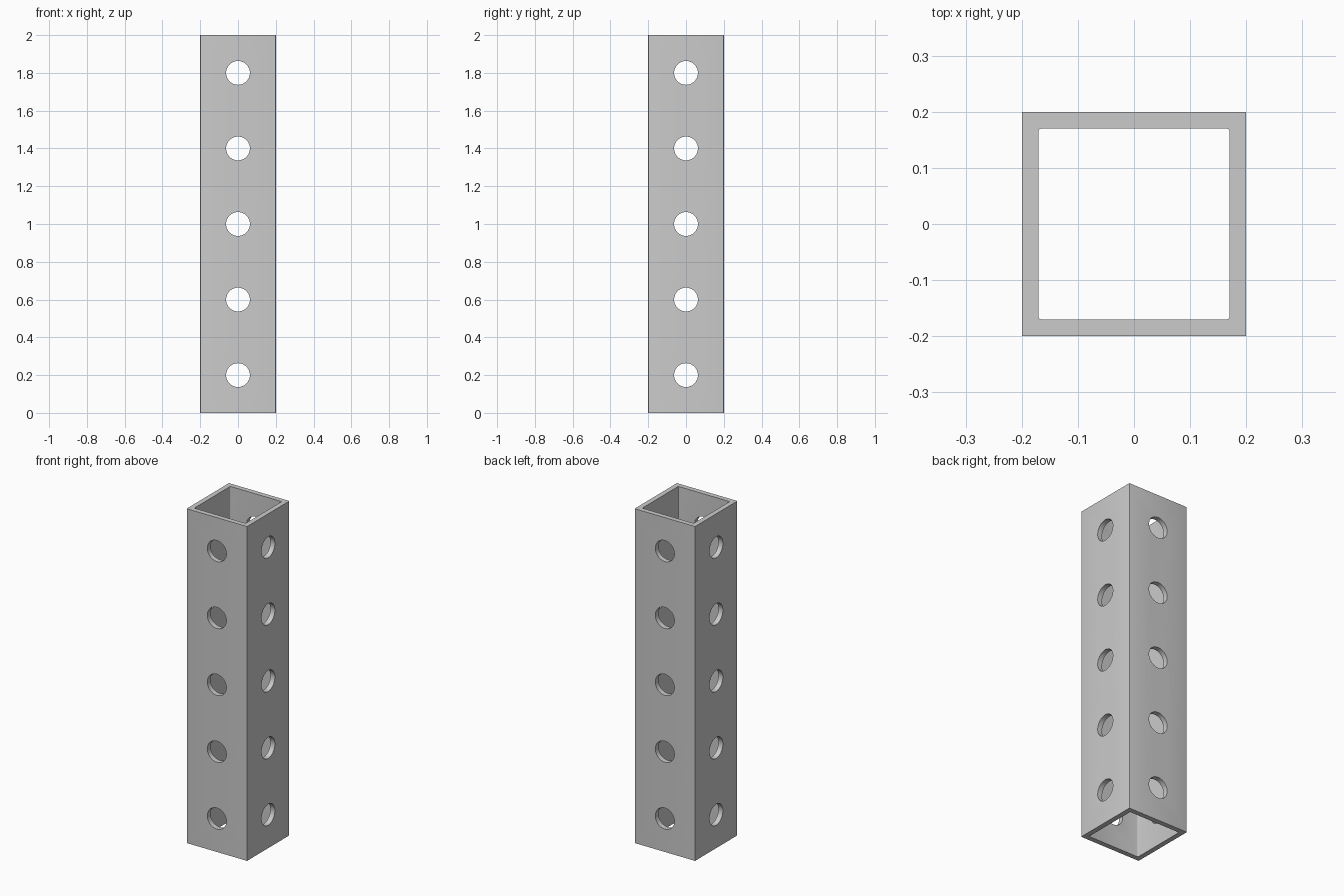
import bpy, bmesh
from math import pi
from mathutils import Matrix

HEIGHT, OUTER, INNER = 2.0, 0.4, 0.34
HOLE_RADIUS, HOLE_COUNT = 0.063, 5
PITCH = HEIGHT / HOLE_COUNT

default = bpy.data.objects.get("Cube")
if default:
    bpy.data.objects.remove(default, do_unlink=True)

grey = bpy.data.materials.new("steel_grey")
grey.use_nodes = True
colour = (0.6, 0.6, 0.6, 1)
grey.diffuse_color = colour
grey.node_tree.nodes["Principled BSDF"].inputs["Base Color"].default_value = colour


def make_object(name, bm):
    mesh = bpy.data.meshes.new(name)
    bm.to_mesh(mesh)
    bm.free()
    mesh.materials.append(grey)
    obj = bpy.data.objects.new(name, mesh)
    bpy.context.collection.objects.link(obj)
    return obj


def square_bar(name, width, height, radius):
    """Square bar with rounded long edges, centred on the tube's middle."""
    bm = bmesh.new()
    bmesh.ops.create_cube(bm, size=1)
    bmesh.ops.scale(bm, vec=(width, width, height), verts=bm.verts)
    bmesh.ops.translate(bm, vec=(0, 0, HEIGHT / 2), verts=bm.verts)
    upright = [e for e in bm.edges
               if abs(e.verts[0].co.z - e.verts[1].co.z) > height / 2]
    bmesh.ops.bevel(bm, geom=upright, offset=radius, segments=4,
                    profile=0.5, affect='EDGES')
    return make_object(name, bm)


def hole_row(name, axis):
    """Column of evenly spaced cylinders running along one horizontal axis."""
    bm = bmesh.new()
    for i in range(HOLE_COUNT):
        place = Matrix.Translation((0, 0, PITCH * (i + 0.5)))
        bmesh.ops.create_cone(bm, cap_ends=True, segments=48, depth=1,
                              radius1=HOLE_RADIUS, radius2=HOLE_RADIUS,
                              matrix=place @ Matrix.Rotation(pi / 2, 4, axis))
    return make_object(name, bm)


# Tube body, its hollow core and the two rows of through holes
tube = square_bar("square_tube", OUTER, HEIGHT, 0.002)
cutters = [square_bar("hollow_core", INNER, HEIGHT + 0.2, 0.005),
           hole_row("front_back_holes", 'X'),
           hole_row("side_holes", 'Y')]

bpy.context.view_layer.objects.active = tube
for cutter in cutters:
    cutter.hide_render = True
    cut = tube.modifiers.new(cutter.name, 'BOOLEAN')
    cut.operation, cut.solver, cut.object = 'DIFFERENCE', 'EXACT', cutter
    bpy.ops.object.modifier_apply(modifier=cut.name)
    bpy.data.objects.remove(cutter, do_unlink=True)

# Smooth the round surfaces, keep the rims sharp
bpy.ops.object.select_all(action='DESELECT')
tube.select_set(True)
bpy.ops.object.shade_smooth_by_angle(angle=pi / 6)
